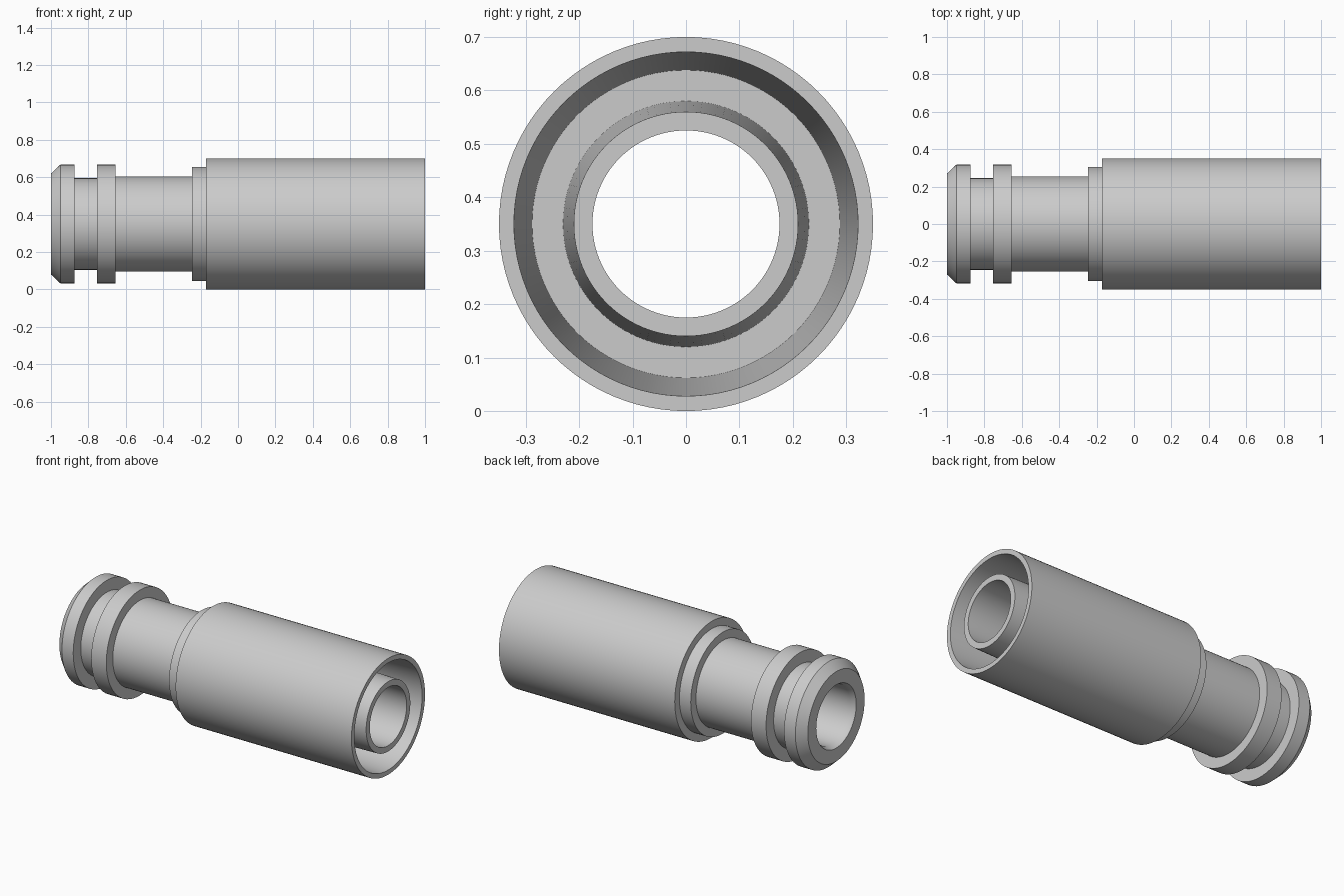
import bpy, bmesh, math

if "Cube" in bpy.data.objects:
    bpy.data.objects.remove(bpy.data.objects["Cube"], do_unlink=True)

AXIS_HEIGHT = 0.35
SEGMENTS = 96

grey = bpy.data.materials.new("light grey")
grey.use_nodes = True
grey.diffuse_color = (0.6, 0.6, 0.6, 1)
grey.node_tree.nodes["Principled BSDF"].inputs["Base Color"].default_value = (0.6, 0.6, 0.6, 1)


def lathe(name, profile):
    """Turn a closed (x, radius) profile around the long axis."""
    bm = bmesh.new()
    rings = []
    for x, r in profile:
        ring = []
        for i in range(SEGMENTS):
            a = math.tau * i / SEGMENTS
            ring.append(bm.verts.new((x, r * math.cos(a), AXIS_HEIGHT + r * math.sin(a))))
        rings.append(ring)
    for k, ring in enumerate(rings):
        following = rings[(k + 1) % len(rings)]
        for i in range(SEGMENTS):
            j = (i + 1) % SEGMENTS
            bm.faces.new((ring[i], ring[j], following[j], following[i]))
    bmesh.ops.recalc_face_normals(bm, faces=bm.faces)
    mesh = bpy.data.meshes.new(name)
    bm.to_mesh(mesh)
    bm.free()
    mesh.materials.append(grey)
    obj = bpy.data.objects.new(name, mesh)
    bpy.context.collection.objects.link(obj)
    bpy.ops.object.select_all(action="DESELECT")
    obj.select_set(True)
    bpy.context.view_layer.objects.active = obj
    bpy.ops.object.shade_smooth_by_angle(angle=math.radians(30))
    return obj


# Chamfered end flange, groove, second flange and neck
outside = [(-1, 0.27), (-0.95, 0.317), (-0.875, 0.317), (-0.875, 0.245),
           (-0.755, 0.245), (-0.755, 0.317), (-0.655, 0.317), (-0.655, 0.255)]
# Stepped shoulder and wide sleeve
sleeve = [(-0.245, 0.255), (-0.245, 0.305), (-0.17, 0.305), (-0.17, 0.35), (1, 0.35)]
# Tapered ring-shaped pocket around the inner tube
pocket = [(1, 0.322), (-0.05, 0.288), (-0.05, 0.23), (1, 0.21)]
# Through bore with a small lead-in at the flanged end
bore = [(1, 0.175), (-0.97, 0.175), (-1, 0.19)]

lathe("hose_coupling", outside + sleeve + pocket + bore)
